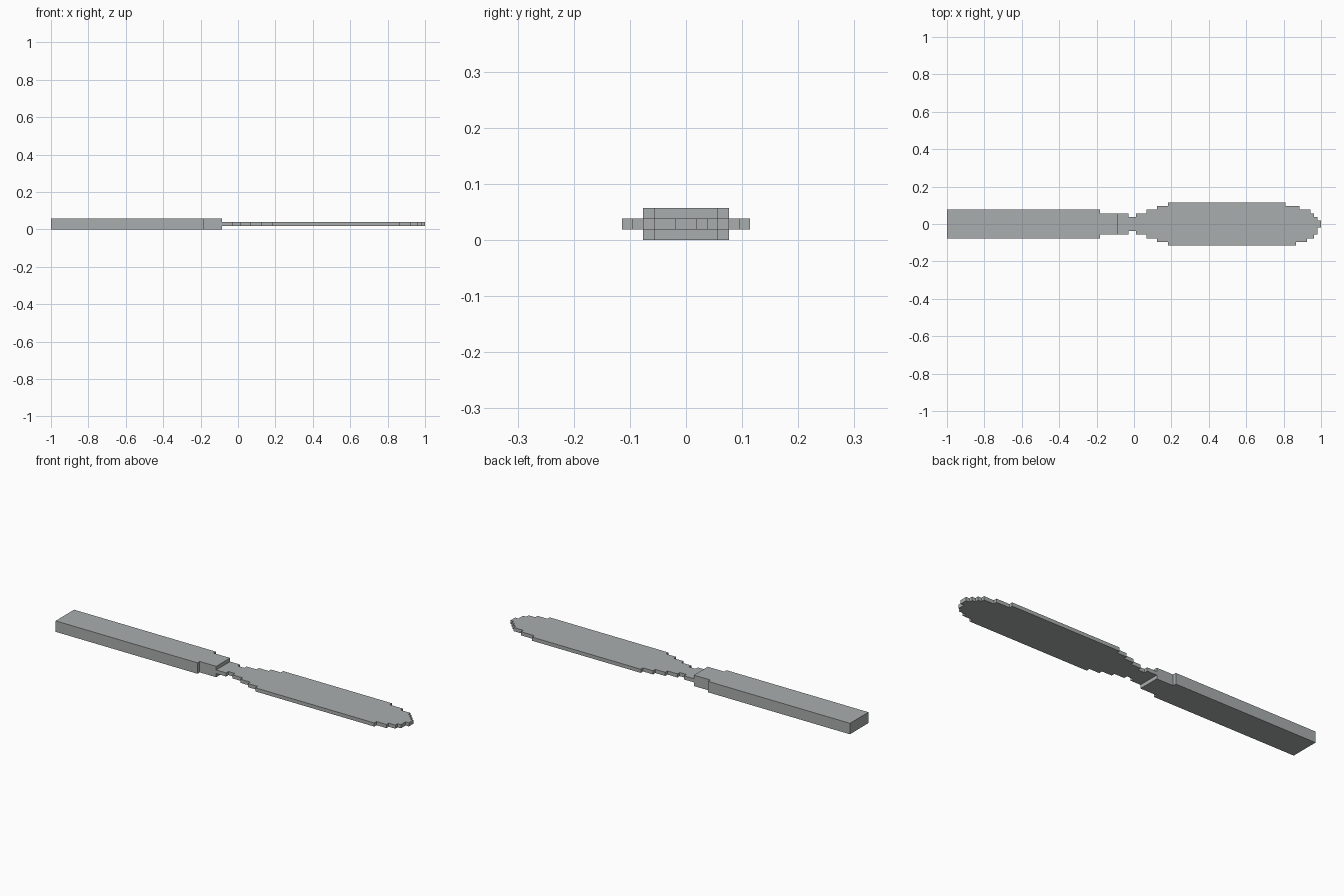
import bpy
import bmesh

cube = bpy.data.objects.get("Cube")
if cube:
    bpy.data.objects.remove(cube, do_unlink=True)

U = 2 / 105  # one grid step

steel = bpy.data.materials.new("grey_steel")
steel.use_nodes = True
colour = (0.40, 0.42, 0.42, 1)
steel.diffuse_color = colour
steel.node_tree.nodes["Principled BSDF"].inputs["Base Color"].default_value = colour


def stepped_outline(start, upper, lower):
    """Closed staircase outline from (end, offset) steps along each edge."""
    def edge(steps, sign):
        x, pts = start, []
        for end, y in steps:
            pts += [(x, sign * y), (end, sign * y)]
            x = end
        return pts
    return edge(lower, -1) + edge(upper, 1)[::-1]


def slab(name, outline, z0, z1):
    """Extrude a flat outline, given in grid steps, into a solid slab."""
    bm = bmesh.new()
    base = bm.faces.new([bm.verts.new((x * U - 1, y * U, z0 * U)) for x, y in outline])
    top = bmesh.ops.extrude_face_region(bm, geom=[base])["geom"]
    bmesh.ops.translate(bm, vec=(0, 0, (z1 - z0) * U),
                        verts=[v for v in top if isinstance(v, bmesh.types.BMVert)])
    bmesh.ops.recalc_face_normals(bm, faces=bm.faces)
    mesh = bpy.data.meshes.new(name)
    bm.to_mesh(mesh)
    bm.free()
    mesh.materials.append(steel)
    obj = bpy.data.objects.new(name, mesh)
    bpy.context.collection.objects.link(obj)


# Thick handle with a narrower collar
grip = [(43, 4), (48, 3)]
slab("handle", stepped_outline(0, grip, grip), 0, 3)

# Thin blade: pinched neck, flare, then a slightly uneven rounded tip
neck = [(51, 3), (53, 2), (56, 3), (59, 4), (62, 5)]
back_edge = neck + [(95, 6), (99, 5), (102, 4), (103, 3), (104, 2), (105, 1)]
front_edge = neck + [(98, 6), (101, 5), (103, 4), (104, 3), (105, 1)]
slab("blade", stepped_outline(48, back_edge, front_edge), 1, 2)
